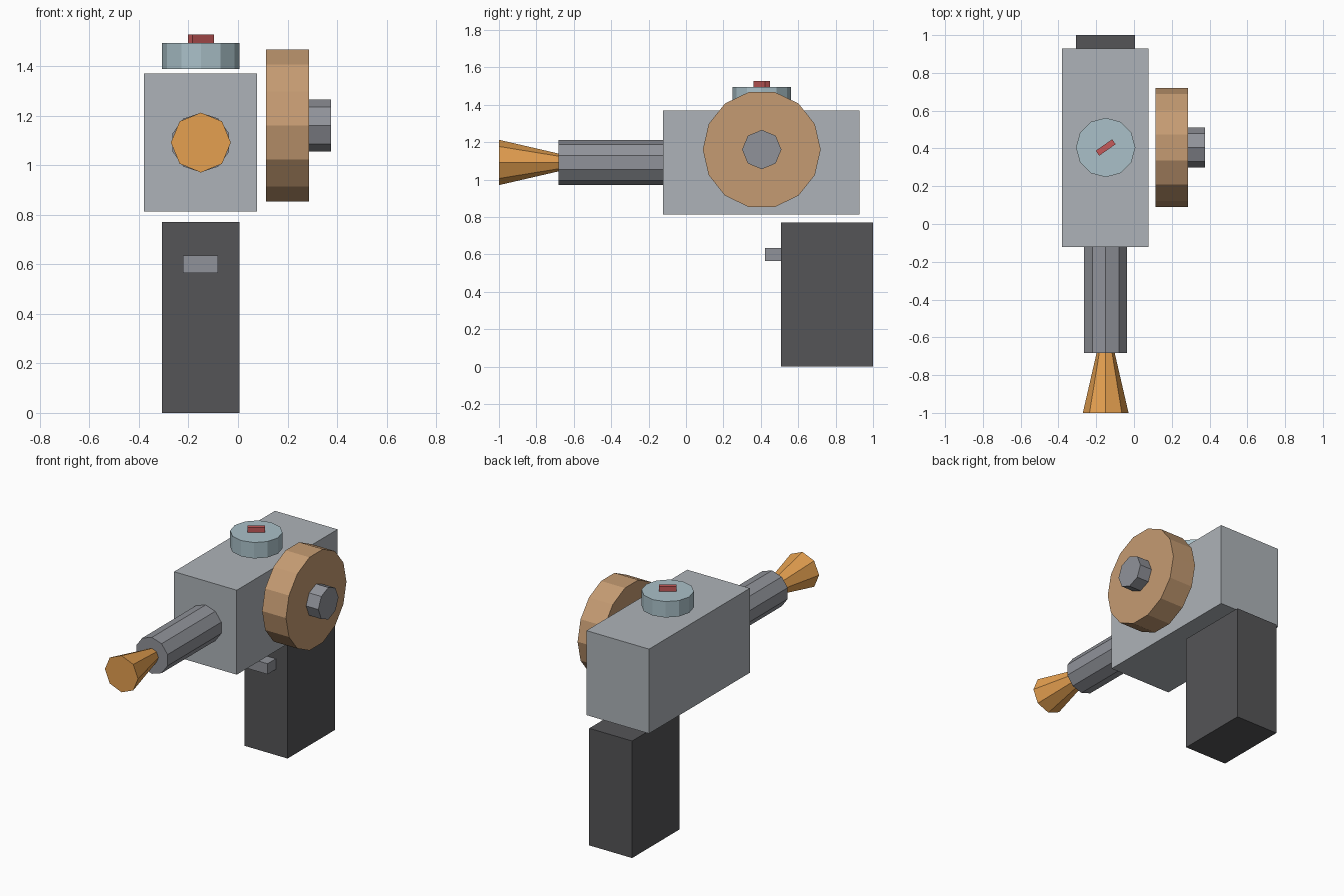
import bpy, bmesh
from math import radians
from mathutils import Matrix

if "Cube" in bpy.data.objects:
    bpy.data.objects.remove(bpy.data.objects["Cube"])

CX = -0.15    # centre line of the body
HUB_Y = 0.405  # shared y of the wheel and dial


def material(name, rgb):
    m = bpy.data.materials.new(name)
    m.diffuse_color = (*rgb, 1)
    m.use_nodes = True
    m.node_tree.nodes["Principled BSDF"].inputs["Base Color"].default_value = m.diffuse_color
    return m


def finish(name, bm, mat):
    mesh = bpy.data.meshes.new(name)
    bm.to_mesh(mesh)
    bm.free()
    obj = bpy.data.objects.new(name, mesh)
    bpy.context.collection.objects.link(obj)
    if mat:
        mesh.materials.append(mat)
    return obj


def box(name, lo, hi, mat=None, turn=0):
    size = [b - a for a, b in zip(lo, hi)]
    mid = [(a + b) / 2 for a, b in zip(lo, hi)]
    bm = bmesh.new()
    bmesh.ops.create_cube(bm, size=1, matrix=Matrix.Translation(mid)
                          @ Matrix.Rotation(turn, 4, 'Z') @ Matrix.Diagonal((*size, 1)))
    return finish(name, bm, mat)


# axis turns: 'X' points to +x, 'Y' points to -y, 'Z' stays upright
TURNS = {'X': Matrix.Rotation(radians(90), 4, 'Y'),
         'Y': Matrix.Rotation(radians(90), 4, 'X'),
         'Z': Matrix.Identity(4)}


def prism(name, axis, centre, length, sides, r1, r2=None, mat=None):
    bm = bmesh.new()
    bmesh.ops.create_cone(bm, cap_ends=True, segments=sides, radius1=r1,
                          radius2=r1 if r2 is None else r2, depth=length,
                          matrix=Matrix.Translation(centre) @ TURNS[axis])
    return finish(name, bm, mat)


body_grey = material("body_grey", (0.42, 0.45, 0.48))
metal = material("metal", (0.28, 0.29, 0.32))
dark = material("dark_grip", (0.09, 0.09, 0.095))
tan = material("tan", (0.56, 0.33, 0.17))
orange = material("orange", (0.78, 0.35, 0.08))
pale_blue = material("pale_blue", (0.4, 0.53, 0.58))
red = material("red", (0.56, 0.1, 0.1))

# body, grip and trigger
box("body", (-0.38, -0.123, 0.813), (0.077, 0.928, 1.37), body_grey)
box("grip", (-0.307, 0.508, 0), (0.006, 1.0, 0.772), dark)
box("trigger", (-0.222, 0.422, 0.565), (-0.08, 0.51, 0.635), metal)

# barrel and flared nozzle
prism("barrel", 'Y', (CX, -0.403, 1.092), 0.56, 10, 0.12, mat=metal)
prism("nozzle", 'Y', (CX, -0.8415, 1.092), 0.317, 8, 0.048, 0.121, orange)

# side wheel and its hub
prism("side_wheel", 'X', (0.2, HUB_Y, 1.161), 0.174, 14, 0.315, mat=tan)
prism("wheel_hub", 'X', (0.331, HUB_Y, 1.161), 0.09, 8, 0.105, mat=metal)

# top dial with pointer
prism("top_dial", 'Z', (CX, HUB_Y, 1.4425), 0.105, 12, 0.157, mat=pale_blue)
box("dial_pointer", (CX - 0.053, HUB_Y - 0.016, 1.494),
    (CX + 0.053, HUB_Y + 0.016, 1.528), red, radians(35))
